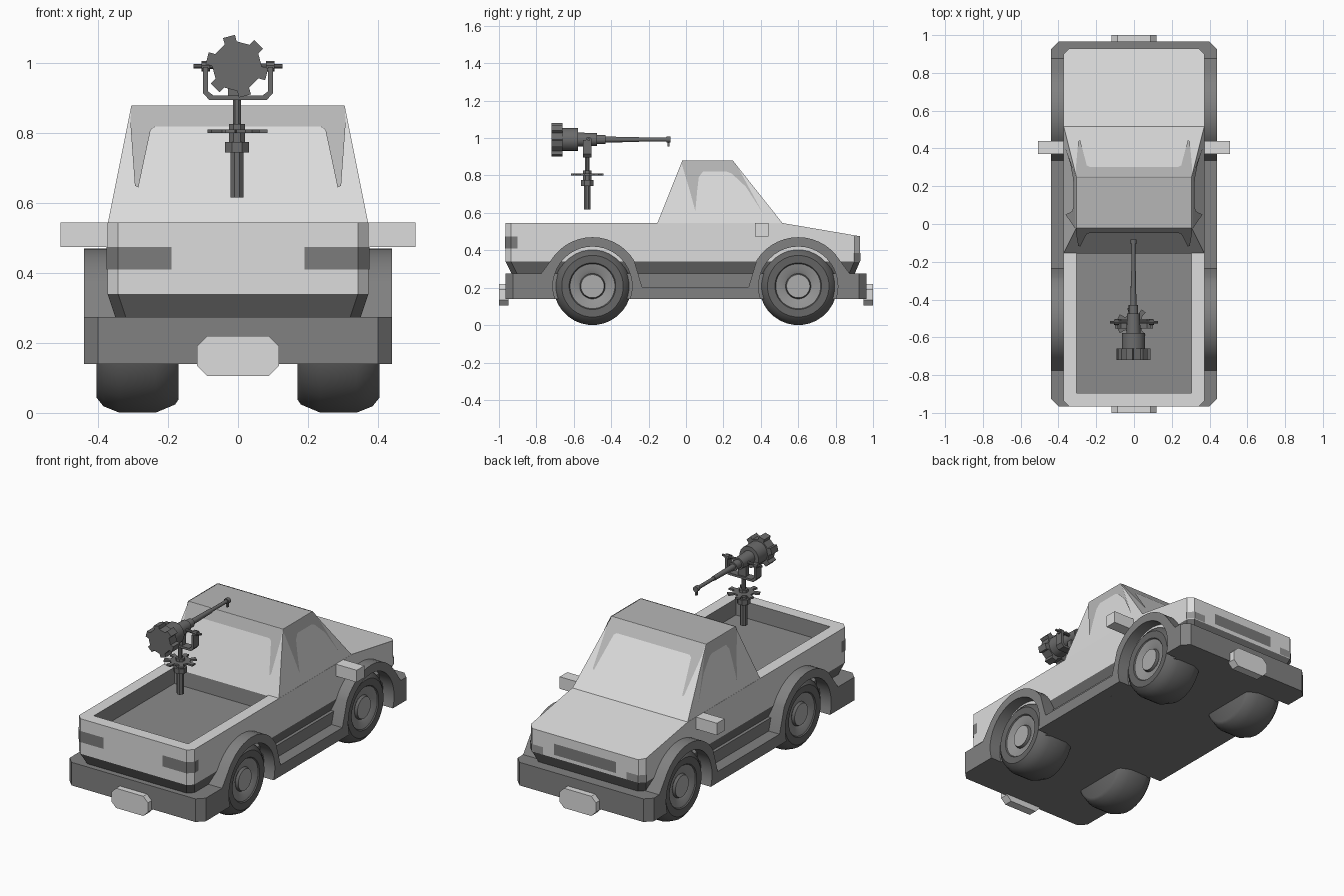
import bpy, bmesh, math
from mathutils import Vector

if "Cube" in bpy.data.objects:
    bpy.data.objects.remove(bpy.data.objects["Cube"])


def mat(name, v):
    m = bpy.data.materials.new(name)
    m.diffuse_color = (v, v, v, 1)
    m.use_nodes = True
    m.node_tree.nodes["Principled BSDF"].inputs["Base Color"].default_value = m.diffuse_color
    return m


BODY, ROOF = mat("body light grey", 0.72), mat("roof grey", 0.47)
TRIM, BAND = mat("trim grey", 0.22), mat("lower band grey", 0.15)
TYRE, GUN = mat("tyre grey", 0.13), mat("gun metal", 0.15)
RIM, HUB = mat("rim grey", 0.30), mat("hub grey", 0.42)
LAMP, TRAY = mat("lamp grey", 0.20), mat("tray grey", 0.26)


def make(name, verts, faces, mats, smooth=None):
    bm = bmesh.new()
    vs = [bm.verts.new(v) for v in verts]
    for f in faces:
        bm.faces.new([vs[i] for i in f])
    bmesh.ops.remove_doubles(bm, verts=bm.verts, dist=1e-5)
    bmesh.ops.recalc_face_normals(bm, faces=bm.faces)
    me = bpy.data.meshes.new(name)
    bm.to_mesh(me)
    bm.free()
    ob = bpy.data.objects.new(name, me)
    bpy.context.collection.objects.link(ob)
    for m in mats:
        me.materials.append(m)
    if smooth:
        bpy.ops.object.select_all(action='DESELECT')
        ob.select_set(True)
        bpy.context.view_layer.objects.active = ob
        bpy.ops.object.shade_smooth_by_angle(angle=math.radians(smooth))
    return ob


def prism(name, pts, a0, a1, axis, m, smooth=None):
    """Extrude a 2D outline along an axis."""
    put = {'x': lambda u, v, a: (a, u, v), 'y': lambda u, v, a: (u, a, v),
           'z': lambda u, v, a: (u, v, a)}[axis]
    n = len(pts)
    verts = [put(u, v, a) for a in (a0, a1) for u, v in pts]
    faces = [list(range(n)), list(range(n, 2 * n))]
    faces += [[i, (i + 1) % n, n + (i + 1) % n, n + i] for i in range(n)]
    return make(name, verts, faces, [m], smooth)


def lathe(name, prof, centre, axis, segs, mats, rule=None, smooth=35):
    """Revolve (distance, radius) pairs about an axis; rule maps segment to material slot."""
    d = Vector({'x': (1, 0, 0), '-x': (-1, 0, 0), 'y': (0, 1, 0), 'z': (0, 0, 1)}[axis])
    p = d.orthogonal().normalized()
    q = d.cross(p)
    verts, faces = [], []
    for t, r in prof:
        for k in range(segs):
            a = 2 * math.pi * (k + 0.5) / segs
            verts.append(Vector(centre) + d * t + (p * math.cos(a) + q * math.sin(a)) * r)
    n = len(prof)
    for i in range(n - 1):
        for k in range(segs):
            j = (k + 1) % segs
            faces.append([i * segs + k, i * segs + j, (i + 1) * segs + j, (i + 1) * segs + k])
    faces += [list(range(segs)), list(range((n - 1) * segs, n * segs))]
    ob = make(name, verts, faces, mats, smooth)
    if rule:
        for f in ob.data.polygons:
            rad = max((ob.data.vertices[i].co - Vector(centre)).cross(d).length for i in f.vertices)
            f.material_index = rule(rad)
    return ob


def sheet(name, pts, m):
    return make(name, pts, [list(range(len(pts)))], [m])


def strip(name, path, z0, z1, m):
    n = len(path)
    verts = [(x, y, z) for z in (z0, z1) for x, y in path]
    return make(name, verts, [[i, i + 1, n + i + 1, n + i] for i in range(n - 1)], [m])


# lower body shell with sloped bonnet
def ring(hx, y0, y1, z, c=0.03, slope=False):
    half = [(hx - c, y0), (hx, y0 + c), (hx, 0.52), (hx, y1 - c), (hx - c, y1)]
    pts = half + [(-x, y) for x, y in reversed(half)]
    return [(x, y, z - (max(0, y - 0.52) * 0.07 / 0.41 if slope else 0)) for x, y in pts]


rings = [ring(0.35, -0.93, 0.90, 0.27), ring(0.373, -0.965, 0.93, 0.34),
         ring(0.373, -0.965, 0.93, 0.545, slope=True)]
faces = [[r * 10 + i, r * 10 + (i + 1) % 10, r * 10 + 10 + (i + 1) % 10, r * 10 + 10 + i]
         for r in range(2) for i in range(10)]
faces += [list(range(10)), [20, 21, 22, 27, 28, 29], [22, 23, 24, 25, 26, 27]]
body = make("body_shell", sum(rings, []), faces, [BODY, BAND, TRAY])

# cargo bed opening
cut = prism("bed_cutter", [(-0.305, -0.895), (0.305, -0.895), (0.305, -0.152), (-0.305, -0.152)],
            0.45, 0.7, 'z', BODY)
cut.hide_render = True
mod = body.modifiers.new("bed", 'BOOLEAN')
mod.operation, mod.solver, mod.object = 'DIFFERENCE', 'EXACT', cut
bpy.context.view_layer.objects.active = body
bpy.ops.object.modifier_apply(modifier="bed")
bpy.data.objects.remove(cut)
for f in body.data.polygons:
    c = f.center
    inside = abs(c.x) < 0.307 and -0.9 < c.y < -0.14 and 0.44 < c.z < 0.54
    f.material_index = 2 if inside else (1 if c.z < 0.339 else 0)

# cab
cab = make("cab", [(s * x, y, z) for x, y, z in ((0.373, -0.155, 0.54), (0.373, 0.52, 0.54),
                                                (0.305, 0.25, 0.88), (0.305, -0.02, 0.88)) for s in (1, -1)],
           [[0, 2, 4, 6], [1, 3, 5, 7], [0, 1, 7, 6], [2, 3, 5, 4], [4, 5, 7, 6], [0, 1, 3, 2]], [BODY, ROOF])
for f in cab.data.polygons:
    f.material_index = 1 if f.center.z > 0.87 else 0

# roof surround and pillars around the windows
side = [(-0.02, 0.88), (0.25, 0.88), (0.274, 0.85), (0.41, 0.6), (0.32, 0.74), (0.245, 0.81), (0.22, 0.82),
        (0.09, 0.82), (0.068, 0.79), (0.06, 0.72), (0.05, 0.61), (0.02, 0.72), (-0.022, 0.86)]
half = [(0.305, 0.88), (0.308, 0.83), (0.295, 0.65), (0.285, 0.645), (0.265, 0.74), (0.25, 0.81), (0.235, 0.82)]
end = half + [(-x, z) for x, z in reversed(half)]
for s, n in ((1, "right"), (-1, "left")):
    sheet(n + "_window_surround",
          [(s * (0.377 - 0.068 * (z - 0.545) / 0.335), y, z) for y, z in side], ROOF)
sheet("rear_window_surround", [(x, -0.024 - 0.135 * (0.88 - z) / 0.335, z) for x, z in end], ROOF)
sheet("windshield_surround", [(x, 0.254 + 0.27 * (0.88 - z) / 0.335, z) for x, z in end], ROOF)

# chassis floor with wide bumper ends
q = [(0.37, 0), (0.37, 0.85), (0.44, 0.85), (0.44, 0.925), (0.40, 0.965)]
right = [(x, -y) for x, y in reversed(q[1:])] + q[1:]
prism("chassis", right + [(-x, y) for x, y in reversed(right)], 0.14, 0.275, 'z', TRIM)


def arc(cy, r, a0, a1, n):
    return [(cy + r * math.cos(math.radians(a0 + (a1 - a0) * i / n)),
             0.208 + r * math.sin(math.radians(a0 + (a1 - a0) * i / n))) for i in range(n + 1)]


# side skirts with wheel arches
skirt = [(-0.86, 0.14), (-0.86, 0.275), (-0.775, 0.275)] + arc(-0.5, 0.262, 148, 32, 14)
skirt += [(-0.235, 0.205), (0.335, 0.205)] + arc(0.6, 0.262, 148, 32, 14)
skirt += [(0.875, 0.275), (0.9, 0.275), (0.9, 0.14)]
skirt += arc(0.6, 0.212, -18.7, 198.7, 24) + arc(-0.5, 0.212, -18.7, 198.7, 24)
wheel = [(0.17, 0.17), (0.18, 0.185), (0.235, 0.208), (0.34, 0.208), (0.385, 0.19), (0.405, 0.165),
         (0.402, 0.125), (0.396, 0.12), (0.388, 0.085), (0.38, 0.068), (0.395, 0.062)]
for s, n in ((1, "right"), (-1, "left")):
    prism(n + "_skirt", skirt, s * 0.34, s * 0.44, 'x', TRIM, 25)
    for cy, e in ((-0.5, "rear"), (0.6, "front")):
        lathe(f"{e}_{n}_wheel", wheel, (0, cy, 0.208), 'x' if s > 0 else '-x', 32, [TYRE, RIM, HUB],
              lambda r: 0 if r > 0.122 else (1 if r > 0.08 else (0 if r > 0.064 else 2)))
    # side mirror and lamps
    prism(n + "_side_mirror", [(0.37, 0.475), (0.44, 0.475), (0.44, 0.545), (0.37, 0.545)],
          s * 0.35, s * 0.508, 'x', BODY)
    strip(n + "_tail_lamp", [(s * x, y) for x, y in ((0.19, -0.968), (0.344, -0.968), (0.376, -0.936),
                                                    (0.376, -0.9))], 0.41, 0.475, LAMP)
    strip(n + "_head_lamp", [(s * x, y) for x, y in ((0.27, 0.933), (0.344, 0.933), (0.376, 0.901),
                                                    (0.376, 0.895))], 0.342, 0.385, RIM)
strip("grille", [(-0.2, 0.933), (0.2, 0.933)], 0.36, 0.425, LAMP)

# bumper plates
octo = [(0.118, 0.135), (0.118, 0.19), (0.088, 0.22), (-0.088, 0.22), (-0.118, 0.19),
        (-0.118, 0.135), (-0.088, 0.105), (0.088, 0.105)]
for s, n in ((-1, "rear"), (1, "front")):
    prism(n + "_bumper_plate", octo, s * 0.95, s * 1.0, 'y', BODY)


def gear(n, r0, r1, start, cx, cy, w):
    pts = []
    for i in range(n):
        for da, r in ((-w - 0.05, r0), (-w, r1), (w, r1), (w + 0.05, r0)):
            a = math.radians(start) + 2 * math.pi * i / n + da
            pts.append((cx + r * math.cos(a), cy + r * math.sin(a)))
    return pts


# gun post and toothed turning disc
GX, GY, GZ = -0.003, -0.528, 0.992
lathe("gun_post", [(0.617, 0.02), (0.745, 0.02), (0.745, 0.037), (0.775, 0.037), (0.775, 0.025),
                   (0.827, 0.025), (0.827, 0.013), (0.9, 0.013)], (GX, GY, 0), 'z', 8, [GUN], smooth=None)
prism("turning_disc", gear(7, 0.055, 0.088, 0, GX, GY, 0.16), 0.801, 0.811, 'z', GUN)

# yoke and trunnion
u = [(0.1, 0.99), (0.1, 0.915), (0.082, 0.895)]
v = [(0.07, 0.908), (0.086, 0.92), (0.086, 0.99)]
outline = u + [(-x, z) for x, z in reversed(u)] + [(-x, z) for x, z in reversed(v)] + v
prism("yoke", outline, GY - 0.024, GY + 0.024, 'y', GUN)
lathe("trunnion", [(-0.127, 0.007), (-0.105, 0.007), (-0.105, 0.015), (-0.08, 0.015), (-0.08, 0.008),
                   (0.08, 0.008), (0.08, 0.015), (0.105, 0.015), (0.105, 0.007), (0.127, 0.007)],
      (0, GY + 0.008, GZ), 'x', 10, [GUN])

# gun body, barrel and toothed drum
lathe("gun_barrel", [(-0.67, 0.062), (-0.578, 0.062), (-0.578, 0.038), (-0.475, 0.034), (-0.475, 0.025),
                     (-0.43, 0.025), (-0.43, 0.016), (-0.25, 0.013), (-0.25, 0.010), (-0.105, 0.010),
                     (-0.105, 0.016), (-0.083, 0.016)], (GX, 0, GZ), 'y', 14, [GUN])
prism("ammo_drum", gear(6, 0.071, 0.09, 105, GX, GZ, 0.2), -0.72, -0.66, 'y', GUN)
prism("muzzle_sight", [(-0.008, 0.955), (0.002, 0.955), (0.002, 0.99), (-0.008, 0.99)], -0.099, -0.087, 'y', GUN)
prism("gun_cradle", [(-0.028, 0.9), (0.022, 0.9), (0.022, 0.97), (-0.028, 0.97)], GY - 0.015, GY + 0.015, 'y', GUN)
